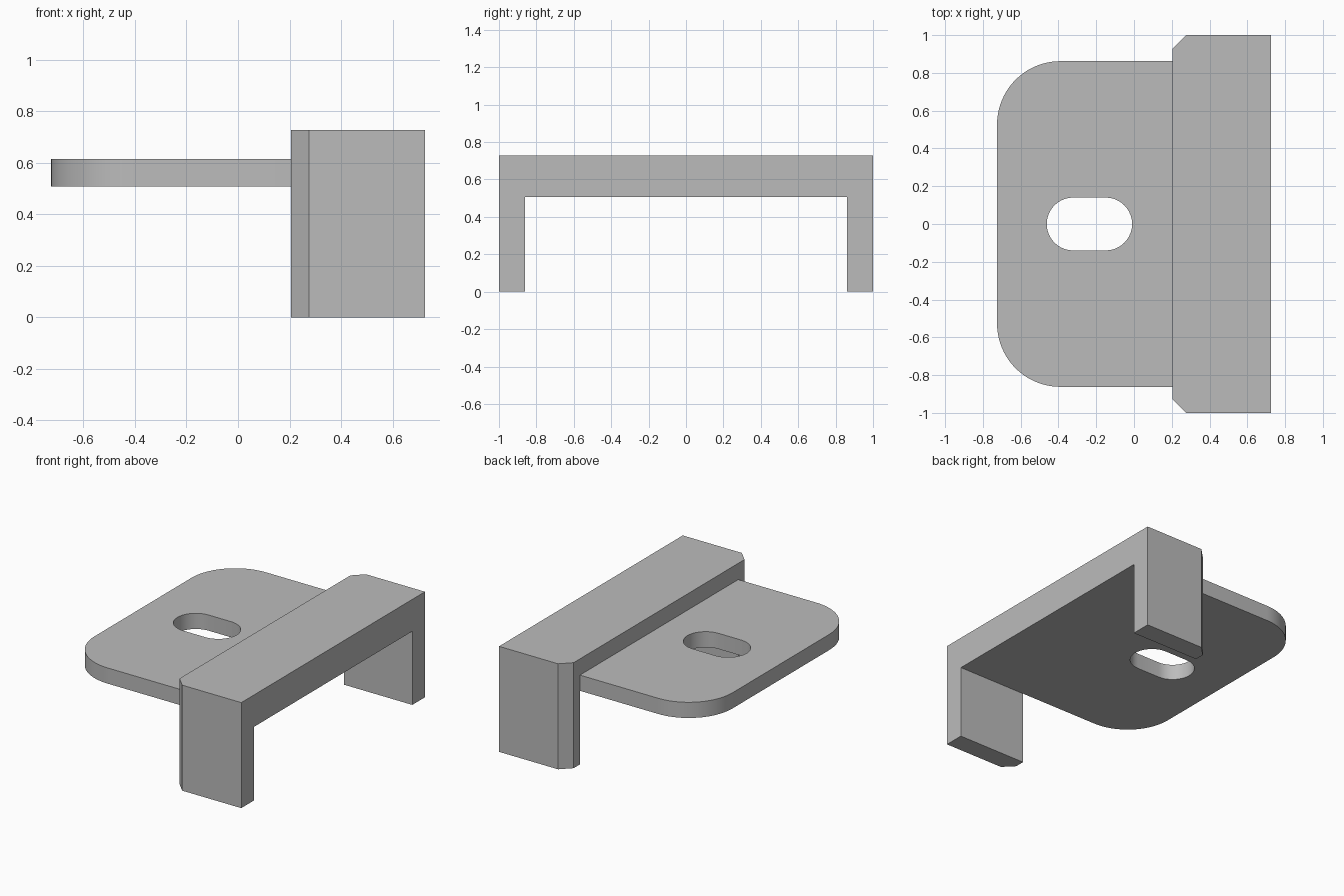
import bpy
import bmesh
from math import cos, sin, pi, radians
from mathutils import Vector

cube = bpy.data.objects.get("Cube")
if cube:
    bpy.data.objects.remove(cube, do_unlink=True)

grey = bpy.data.materials.new("plain_grey")
grey.use_nodes = True
grey.diffuse_color = (0.5, 0.5, 0.5, 1)
grey.node_tree.nodes["Principled BSDF"].inputs["Base Color"].default_value = (0.5, 0.5, 0.5, 1)


def finish(name, bm):
    bmesh.ops.recalc_face_normals(bm, faces=bm.faces)
    mesh = bpy.data.meshes.new(name)
    bm.to_mesh(mesh)
    bm.free()
    mesh.materials.append(grey)
    obj = bpy.data.objects.new(name, mesh)
    bpy.context.collection.objects.link(obj)
    bpy.ops.object.select_all(action='DESELECT')
    obj.select_set(True)
    bpy.context.view_layer.objects.active = obj
    bpy.ops.object.shade_smooth_by_angle(angle=radians(30))
    return obj


def arc(cx, cy, r, start, end, steps=20):
    angles = [start + (end - start) * i / steps for i in range(steps + 1)]
    return [(cx + r * cos(a), cy + r * sin(a)) for a in angles]


def add_loop(bm, points):
    verts = [bm.verts.new(p) for p in points]
    return [bm.edges.new((v, verts[i - 1])) for i, v in enumerate(verts)]


def extrude(bm, faces, offset):
    result = bmesh.ops.extrude_face_region(bm, geom=faces)
    moved = [g for g in result["geom"] if isinstance(g, bmesh.types.BMVert)]
    bmesh.ops.translate(bm, verts=moved, vec=Vector(offset))


LEFT, STEP, RIGHT = -0.725, 0.205, 0.725
INNER, UNDER, PLATE_TOP, TOP = 0.862, 0.507, 0.615, 0.727

# Bridge: an upside-down U profile run along x, outer corners chamfered
bm = bmesh.new()
profile = [(-1, 0), (-INNER, 0), (-INNER, UNDER), (INNER, UNDER),
           (INNER, 0), (1, 0), (1, TOP), (-1, TOP)]
face = bm.faces.new([bm.verts.new((STEP, y, z)) for y, z in profile])
extrude(bm, [face], (RIGHT - STEP, 0, 0))
corners = [e for e in bm.edges
           if all(abs(v.co.x - STEP) < 0.001 and abs(v.co.y) > 0.99 for v in e.verts)
           and abs(e.verts[0].co.z - e.verts[1].co.z) > 0.5]
bmesh.ops.bevel(bm, geom=corners, offset=0.07, segments=1, affect='EDGES')
finish("bridge", bm)

# Tongue plate: two rounded corners and a slotted hole
R, SLOT_R = 0.335, 0.14
outline = [(STEP, -INNER), (STEP, INNER)]
outline += arc(LEFT + R, INNER - R, R, pi / 2, pi)
outline += arc(LEFT + R, R - INNER, R, pi, 1.5 * pi)
slot = arc(-0.15, 0, SLOT_R, -pi / 2, pi / 2)
slot += arc(-0.322, 0, SLOT_R, pi / 2, 1.5 * pi)

bm = bmesh.new()
edges = []
for loop in (outline, slot):
    edges += add_loop(bm, [(x, y, UNDER) for x, y in loop])
bmesh.ops.triangle_fill(bm, edges=edges, use_beauty=True, use_dissolve=False)
extrude(bm, bm.faces[:], (0, 0, PLATE_TOP - UNDER))
finish("tongue_plate", bm)
